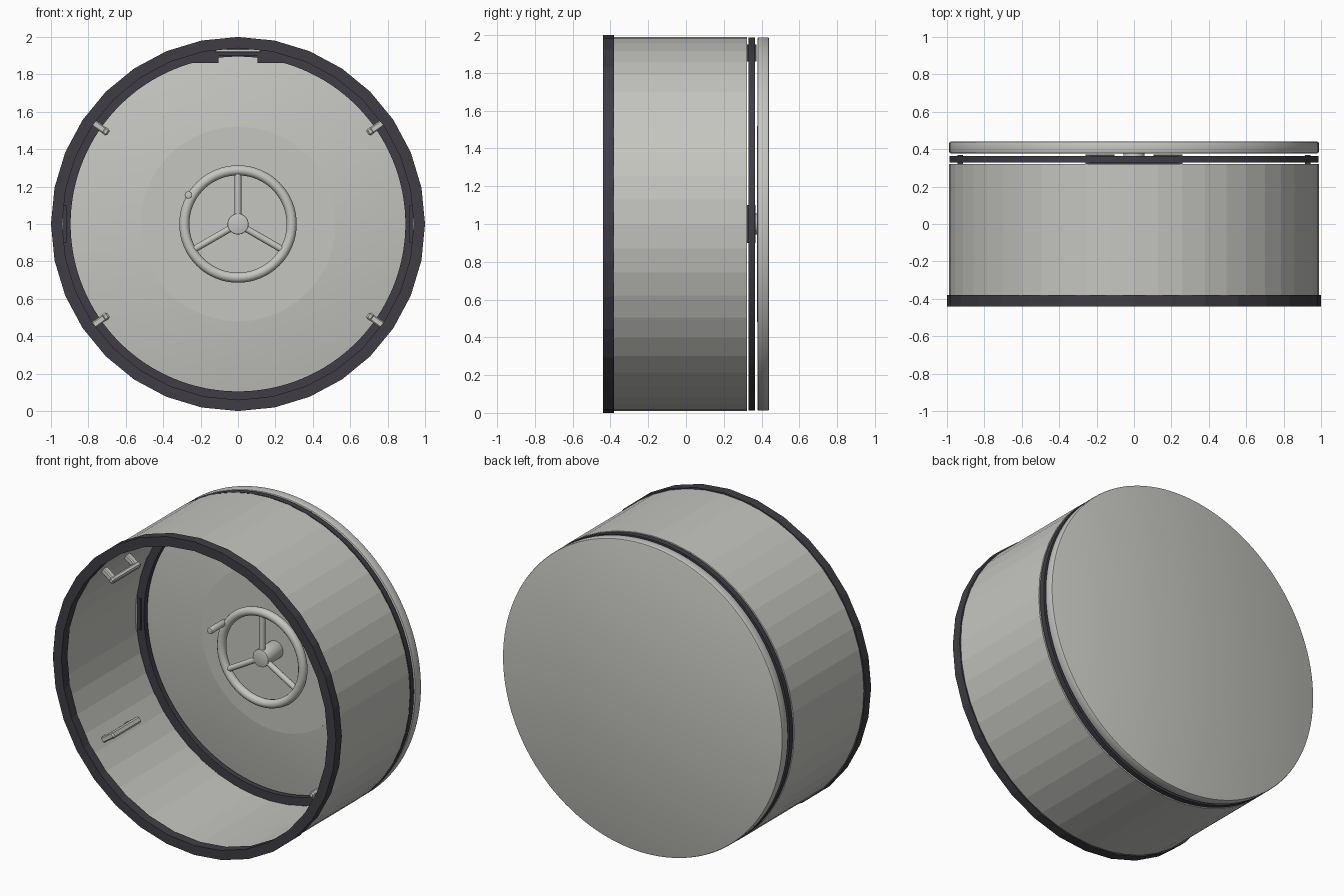
import bpy, bmesh, math
from mathutils import Matrix, Vector

if "Cube" in bpy.data.objects:
    bpy.data.objects.remove(bpy.data.objects["Cube"], do_unlink=True)


def material(name, rgb):
    m = bpy.data.materials.new(name)
    m.use_nodes = True
    m.diffuse_color = (*rgb, 1)
    m.node_tree.nodes["Principled BSDF"].inputs["Base Color"].default_value = (*rgb, 1)
    return m


STEEL = material("light_steel", (0.56, 0.56, 0.53))
RUBBER = material("dark_seal", (0.05, 0.047, 0.058))


def finish(name, bm, mat, smooth=False):
    bmesh.ops.recalc_face_normals(bm, faces=bm.faces)
    mesh = bpy.data.meshes.new(name)
    bm.to_mesh(mesh)
    bm.free()
    mesh.materials.append(mat)
    ob = bpy.data.objects.new(name, mesh)
    bpy.context.collection.objects.link(ob)
    if smooth:
        bpy.ops.object.select_all(action="DESELECT")
        ob.select_set(True)
        bpy.context.view_layer.objects.active = ob
        bpy.ops.object.shade_smooth_by_angle(angle=math.radians(35))
    return ob


def lathe(name, profile, sides, mat, smooth=False):
    """Spin a closed (radius, y) profile about the horizontal axis."""
    bm = bmesh.new()
    rings = []
    for i in range(sides):
        a = math.tau * i / sides
        rings.append([bm.verts.new((r * math.sin(a), y, 1 + r * math.cos(a))) for r, y in profile])
    n = len(profile)
    for i in range(sides):
        p, q = rings[i], rings[(i + 1) % sides]
        for j in range(n):
            k = (j + 1) % n
            bm.faces.new((p[j], p[k], q[k], q[j]))
    return finish(name, bm, mat, smooth)


def band(r_in, r_out, y0, y1):
    return [(r_in, y0), (r_out, y0), (r_out, y1), (r_in, y1)]


def rod(name, start, end, radius, mat, sides=24, bevel=0.0):
    start, end = Vector(start), Vector(end)
    d = end - start
    bm = bmesh.new()
    turn = d.to_track_quat("Z", "Y").to_matrix().to_4x4()
    bmesh.ops.create_cone(bm, cap_ends=True, segments=sides, radius1=radius, radius2=radius,
                          depth=d.length, matrix=Matrix.Translation((start + end) / 2) @ turn)
    if bevel:
        rims = [e for e in bm.edges if any(len(f.verts) > 4 for f in e.link_faces)]
        bmesh.ops.bevel(bm, geom=rims, offset=bevel, segments=2, affect="EDGES", profile=0.5)
    return finish(name, bm, mat, True)


def box(name, center, size, mat, angle=0.0, bevel=0.0):
    bm = bmesh.new()
    place = Matrix.Translation(center) @ Matrix.Rotation(angle, 4, "Y") @ Matrix.Diagonal((*size, 1))
    bmesh.ops.create_cube(bm, size=1, matrix=place)
    if bevel:
        bmesh.ops.bevel(bm, geom=bm.edges[:], offset=bevel, segments=1, affect="EDGES")
    return finish(name, bm, mat)


# Tunnel and its faceted front collar
lathe("tunnel_wall", band(0.945, 0.99, -0.38, 0.322), 48, STEEL)
lathe("front_collar", band(0.94, 1.0, -0.44, -0.38), 32, RUBBER)

# Rear seal
lathe("rear_seal", band(0.895, 0.987, 0.33, 0.364), 128, RUBBER, True)

# Door with softened rim
bm = bmesh.new()
bmesh.ops.create_cone(bm, cap_ends=True, segments=128, radius1=0.988, radius2=0.988, depth=0.062,
                      matrix=Matrix.Translation((0, 0.409, 1)) @ Matrix.Rotation(math.pi / 2, 4, "X"))
rims = [e for e in bm.edges if any(len(f.verts) > 4 for f in e.link_faces)]
bmesh.ops.bevel(bm, geom=rims, offset=0.008, segments=2, affect="EDGES", profile=0.5)
finish("door", bm, STEEL, True)
rod("door_boss", (0, 0.376, 1), (0, 0.39, 1), 0.52, STEEL, 96)

# Hand wheel
WHEEL_Y = 0.245
wheel = [(0.287 + 0.027 * math.cos(math.tau * i / 12), WHEEL_Y + 0.027 * math.sin(math.tau * i / 12))
         for i in range(12)]
lathe("wheel_rim", wheel, 64, STEEL, True)
rod("wheel_hub", (0, 0.225, 1), (0, 0.385, 1), 0.056, STEEL, 32, 0.005)
for i in range(3):
    a = math.tau * i / 3
    rod(f"wheel_spoke_{i + 1}", (0, WHEEL_Y, 1),
        (0.28 * math.sin(a), WHEEL_Y, 1 + 0.28 * math.cos(a)), 0.018, STEEL, 16)
rod("wheel_knob", (-0.265, 0.09, 1.155), (-0.265, 0.25, 1.155), 0.02, STEEL, 20, 0.005)

# Grab handles on the tunnel wall
for sx, side in ((1, "left"), (-1, "right")):
    for sz, level in ((1, "upper"), (-1, "lower")):
        a = math.radians(35)
        out = Vector((sx * math.cos(a), 0, sz * math.sin(a)))
        tilt = -math.atan2(out.z, out.x)
        name = f"{level}_{side}_handle"
        mid = Vector((0, -0.13, 1))
        box(name + "_bar", mid + out * 0.863, (0.034, 0.28, 0.04), STEEL, tilt, 0.009)
        for k, end in ((-1, "front"), (1, "rear")):
            box(f"{name}_{end}_foot", mid + out * 0.905 + Vector((0, k * 0.115, 0)),
                (0.09, 0.04, 0.036), STEEL, tilt, 0.006)

# Hinge at the top and latches at the sides
for sx, side in ((1, "left"), (-1, "right")):
    box(f"{side}_hinge_block", (sx * 0.182, 0.347, 1.905), (0.156, 0.05, 0.09), RUBBER)
    box(f"{side}_latch_plate", (sx * 0.928, 0.342, 1), (0.03, 0.054, 0.2), RUBBER)
    rod(f"{side}_latch_pin", (sx * 0.94, 0.318, 0.9), (sx * 0.94, 0.318, 1.1), 0.006, STEEL, 12)
box("hinge_bridge", (0, 0.342, 1.925), (0.22, 0.044, 0.05), RUBBER)
rod("hinge_pin", (-0.12, 0.316, 1.927), (0.12, 0.316, 1.927), 0.007, STEEL, 12)
